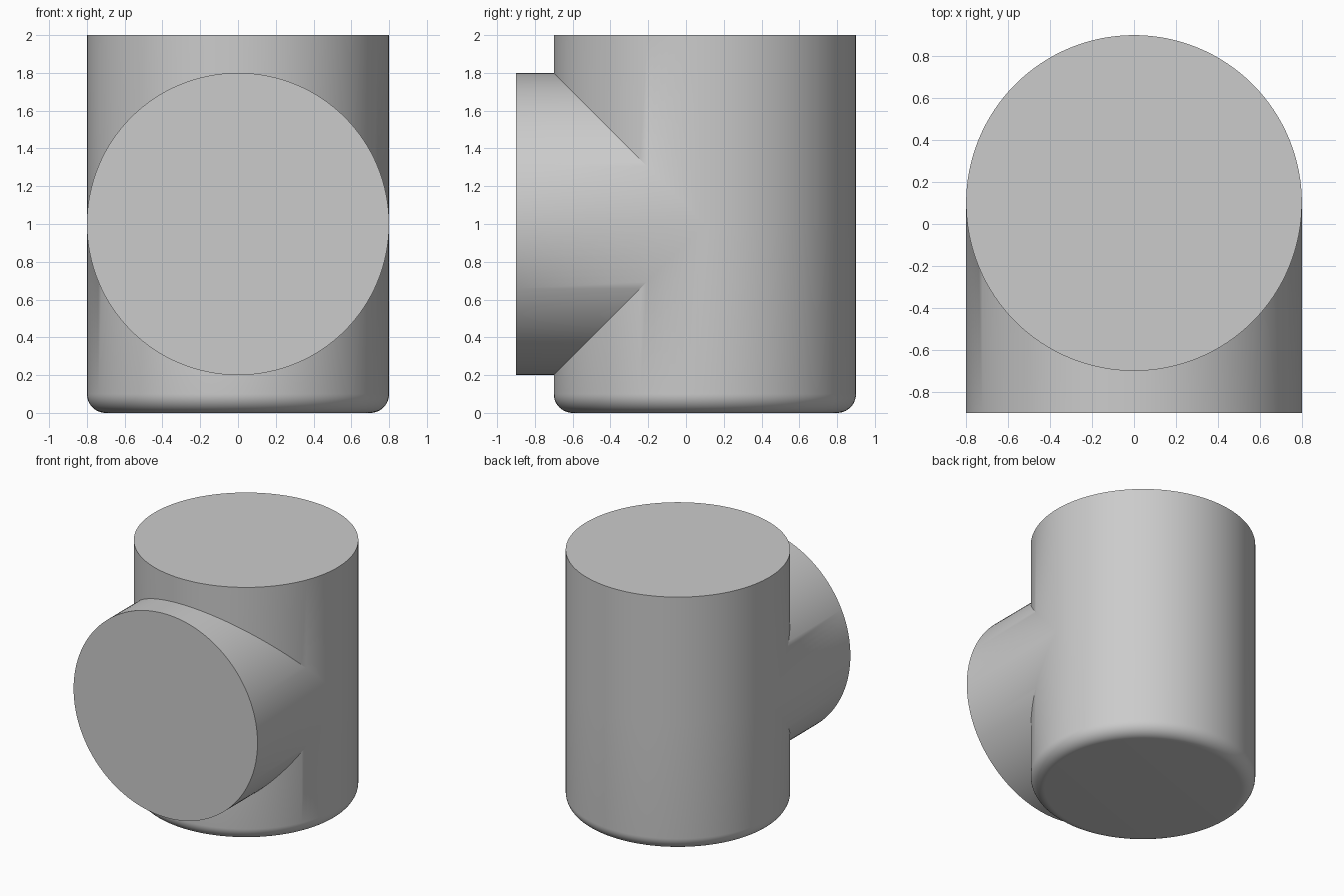
import bpy, bmesh, math

if "Cube" in bpy.data.objects:
    bpy.data.objects.remove(bpy.data.objects["Cube"])

R, CY, CZ, FILLET, N = 0.8, 0.1, 1.0, 0.1, 128

grey = bpy.data.materials.new("plain grey")
grey.diffuse_color = (0.6, 0.6, 0.6, 1)
grey.use_nodes = True
grey.node_tree.nodes["Principled BSDF"].inputs["Base Color"].default_value = grey.diffuse_color

bm = bmesh.new()
angles = [2 * math.pi * i / N for i in range(N)]


def skin(a, b):
    """Quads between two closed rings (merged points collapse later)."""
    for i in range(N):
        j = (i + 1) % N
        bm.faces.new((a[i], a[j], b[j], b[i]))


def body_ring(radius, height):
    return [bm.verts.new((radius * math.cos(t), CY + radius * math.sin(t), height(t)))
            for t in angles]


def mitre(t):
    """Half height of the branch opening: only on the front half."""
    return R * max(0.0, -math.sin(t))


# Upright body: rounded bottom edge, lower wall, upper wall, flat top
rings = []
for k in range(13):
    f = math.pi / 2 * k / 12
    z = FILLET * (1 - math.cos(f))
    rings.append(body_ring(R - FILLET + FILLET * math.sin(f), lambda t, z=z: z))
rings.append(body_ring(R, lambda t: CZ - mitre(t)))
for a, b in zip(rings, rings[1:]):
    skin(a, b)
upper = body_ring(R, lambda t: CZ + mitre(t))
top = body_ring(R, lambda t: 2.0)
skin(upper, top)
bm.faces.new(top)
bm.faces.new(rings[0])

# Front branch: same radius, mitred at 45 degrees into the body
front = [bm.verts.new((R * math.cos(t), -0.9, CZ + R * math.sin(t))) for t in angles]
back = [bm.verts.new((R * math.cos(t), CY - R * abs(math.sin(t)), CZ + R * math.sin(t)))
        for t in angles]
skin(front, back)
bm.faces.new(front)

bmesh.ops.remove_doubles(bm, verts=bm.verts, dist=1e-5)
bmesh.ops.recalc_face_normals(bm, faces=bm.faces)
mesh = bpy.data.meshes.new("tee_body")
bm.to_mesh(mesh)
bm.free()
mesh.materials.append(grey)
obj = bpy.data.objects.new("tee_body", mesh)
bpy.context.collection.objects.link(obj)
bpy.context.view_layer.objects.active = obj
obj.select_set(True)
bpy.ops.object.shade_smooth_by_angle(angle=math.radians(30))
